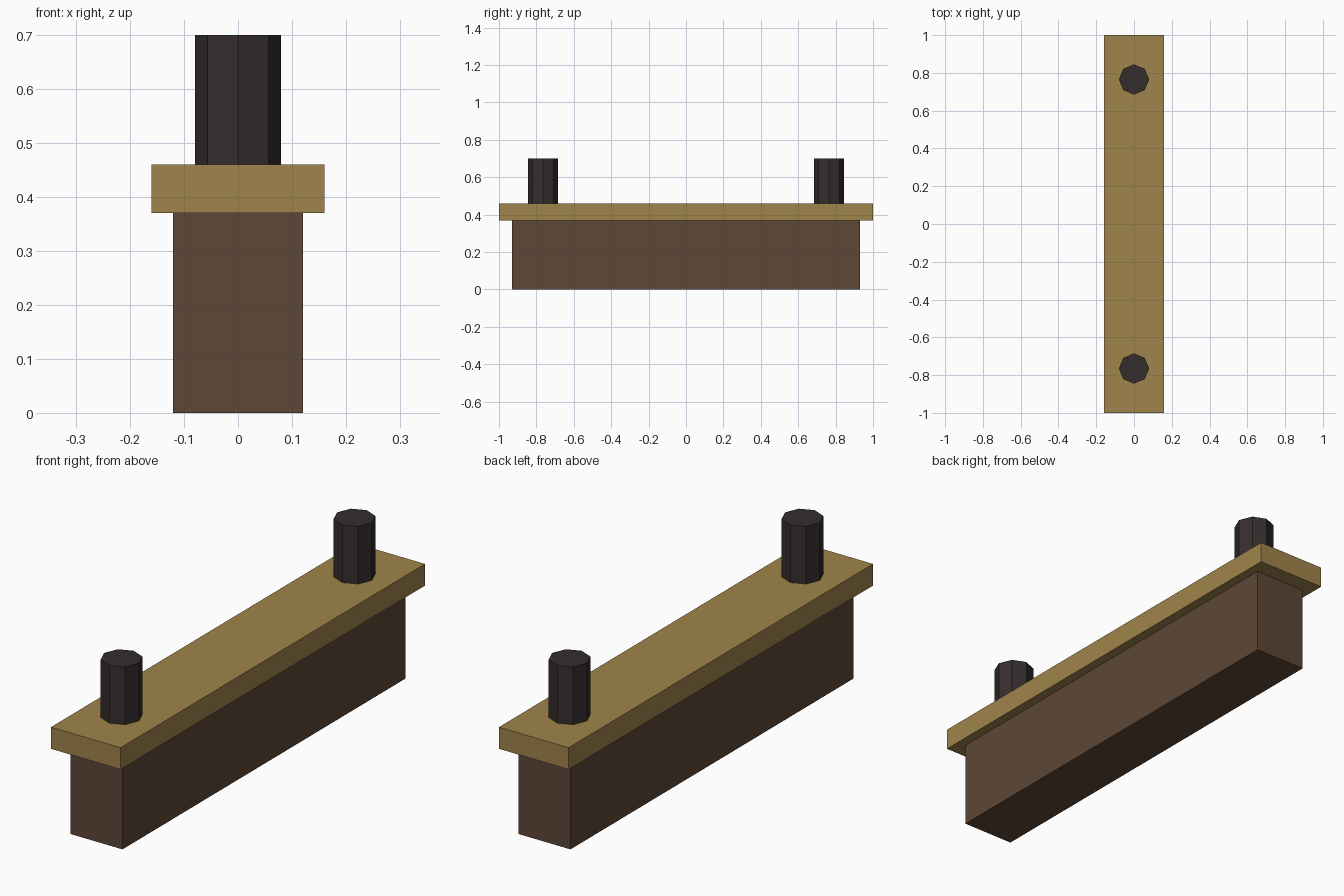
import bpy

cube = bpy.data.objects.get("Cube")
if cube:
    bpy.data.objects.remove(cube, do_unlink=True)


def material(name, rgb):
    mat = bpy.data.materials.new(name)
    mat.use_nodes = True
    mat.diffuse_color = (*rgb, 1)
    mat.node_tree.nodes["Principled BSDF"].inputs["Base Color"].default_value = (*rgb, 1)
    return mat


def finish(name, mat):
    obj = bpy.context.object
    obj.name = obj.data.name = name
    obj.data.materials.append(mat)
    return obj


def box(name, width, length, bottom, top, mat):
    bpy.ops.mesh.primitive_cube_add(size=1, location=(0, 0, (bottom + top) / 2))
    obj = finish(name, mat)
    obj.scale = (width, length, top - bottom)
    bpy.ops.object.transform_apply(location=False, rotation=False, scale=True)


def post(name, y, bottom, top, mat):
    bpy.ops.mesh.primitive_cylinder_add(
        vertices=8, radius=0.08, depth=top - bottom, location=(0, y, (bottom + top) / 2))
    finish(name, mat)


brown = material("dark brown wood", (0.109, 0.063, 0.037))
tan = material("tan wood", (0.352, 0.231, 0.070))
black = material("charcoal", (0.037, 0.026, 0.027))

# Solid base with an overhanging top board
box("base", 0.24, 1.86, 0, 0.37, brown)
box("top_board", 0.32, 2, 0.37, 0.46, tan)

# Octagonal posts near both ends
for name, y in (("front_post", -0.765), ("back_post", 0.765)):
    post(name, y, 0.46, 0.70, black)
